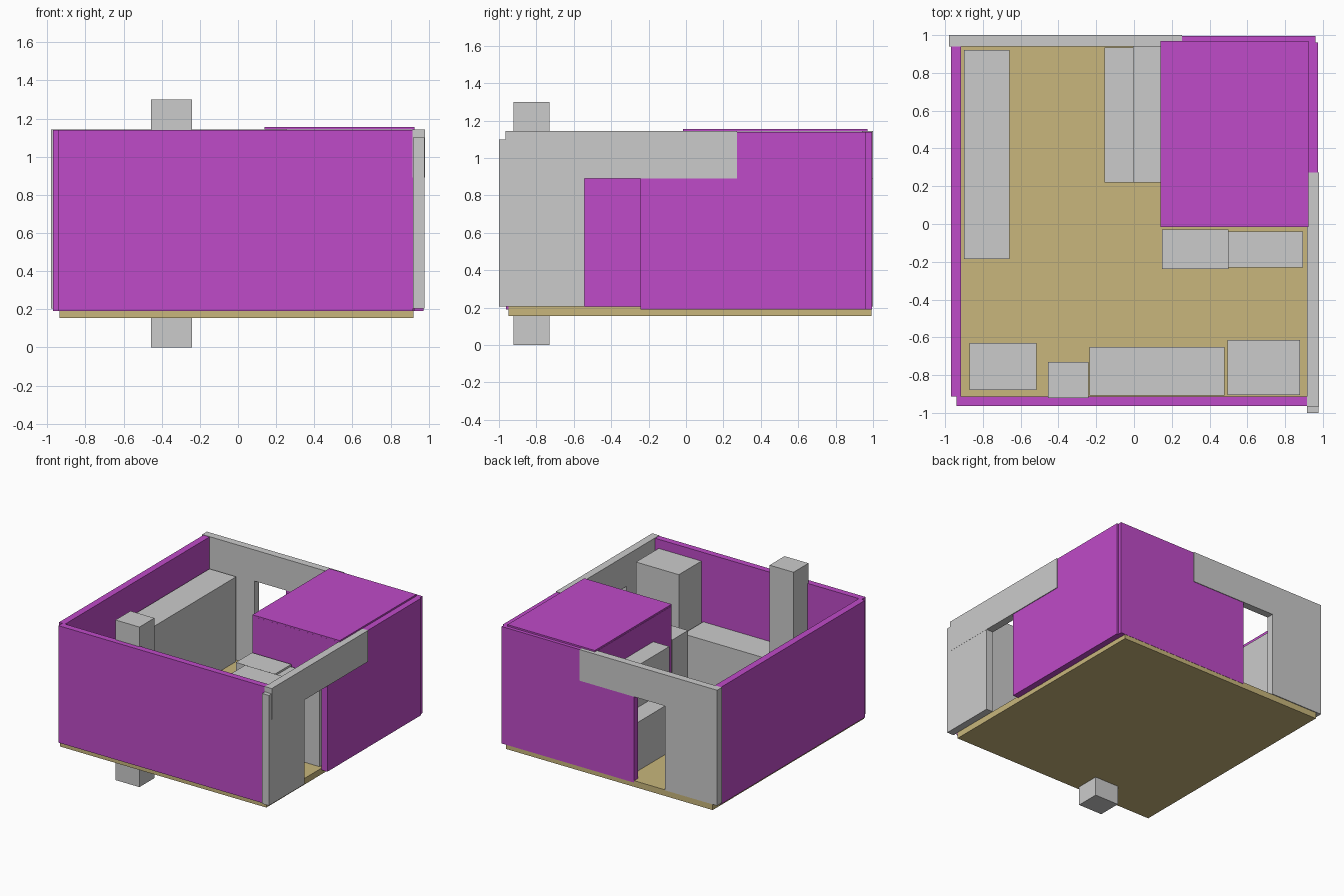
import bpy, bmesh
from mathutils import Vector

if "Cube" in bpy.data.objects:
    bpy.data.objects.remove(bpy.data.objects["Cube"])


def material(name, rgb):
    m = bpy.data.materials.new(name)
    m.diffuse_color = (*rgb, 1)
    m.use_nodes = True
    m.node_tree.nodes["Principled BSDF"].inputs["Base Color"].default_value = m.diffuse_color
    return m


PURPLE = material("wall_purple", (0.52, 0.07, 0.58))
TAN = material("floor_tan", (0.58, 0.47, 0.2))


def box(name, x, y, z, mat=None):
    """Axis-aligned box from (min, max) ranges."""
    bm = bmesh.new()
    bmesh.ops.create_cube(bm, size=1)
    lo, hi = Vector((x[0], y[0], z[0])), Vector((x[1], y[1], z[1]))
    for v in bm.verts:
        v.co = (lo + hi) / 2 + v.co * (hi - lo)
    me = bpy.data.meshes.new(name)
    bm.to_mesh(me)
    bm.free()
    ob = bpy.data.objects.new(name, me)
    bpy.context.collection.objects.link(ob)
    if mat:
        me.materials.append(mat)
    return ob


FLOOR, TOP, LINTEL = 0.205, 1.14, 0.89
WALL_Z = (0.19, TOP)

# floor slab
box("floor", (-0.935, 0.92), (-0.95, 0.993), (0.155, FLOOR), TAN)

# outer walls
box("front_wall", (-0.94, 0.918), (-0.963, -0.912), WALL_Z, PURPLE)
box("left_wall", (-0.97, -0.915), (-0.912, 0.94), WALL_Z, PURPLE)
box("back_wall", (-0.23, 0.96), (0.947, 0.995), WALL_Z, PURPLE)
box("right_wall", (0.922, 0.973), (-0.243, 0.962), WALL_Z, PURPLE)

# grey door piers and lintels
box("right_pier", (0.917, 0.978), (-1.0, -0.543), (FLOOR, 1.10))
box("right_lintel", (0.916, 0.979), (-0.965, 0.273), (LINTEL, 1.143))
box("back_pier", (-0.98, -0.51), (0.94, 1.0), (FLOOR, LINTEL))
box("back_lintel", (-0.98, 0.255), (0.94, 1.0), (LINTEL, 1.143))

# inner small room with its ceiling
box("room_front_partition", (0.14, 0.922), (-0.012, 0.035), WALL_Z, PURPLE)
box("room_side_partition", (0.14, 0.185), (0.035, 0.947), WALL_Z, PURPLE)
box("room_ceiling", (0.14, 0.925), (-0.015, 0.97), (1.142, 1.155), PURPLE)

# chimney through the floor
box("chimney", (-0.455, -0.24), (-0.922, -0.73), (0, 1.30))

# furniture: x range, y range, top height
furniture = {
    "wardrobe": ((-0.90, -0.66), (-0.185, 0.92), 0.893),
    "low_shelf": ((-0.155, -0.005), (0.22, 0.935), 0.60),
    "tall_shelf": ((-0.005, 0.14), (0.22, 0.945), 0.94),
    "cabinet_wide": ((0.147, 0.50), (-0.237, -0.03), 0.855),
    "cabinet_middle": ((0.50, 0.70), (-0.23, -0.04), 0.84),
    "cabinet_end": ((0.70, 0.895), (-0.23, -0.04), 0.84),
    "corner_cupboard": ((-0.87, -0.515), (-0.88, -0.63), 0.58),
    "counter": ((-0.235, 0.48), (-0.907, -0.65), 0.58),
    "tall_cupboard": ((0.495, 0.88), (-0.905, -0.615), 1.07),
}
for name, (x, y, top) in furniture.items():
    box(name, x, y, (FLOOR, top))
